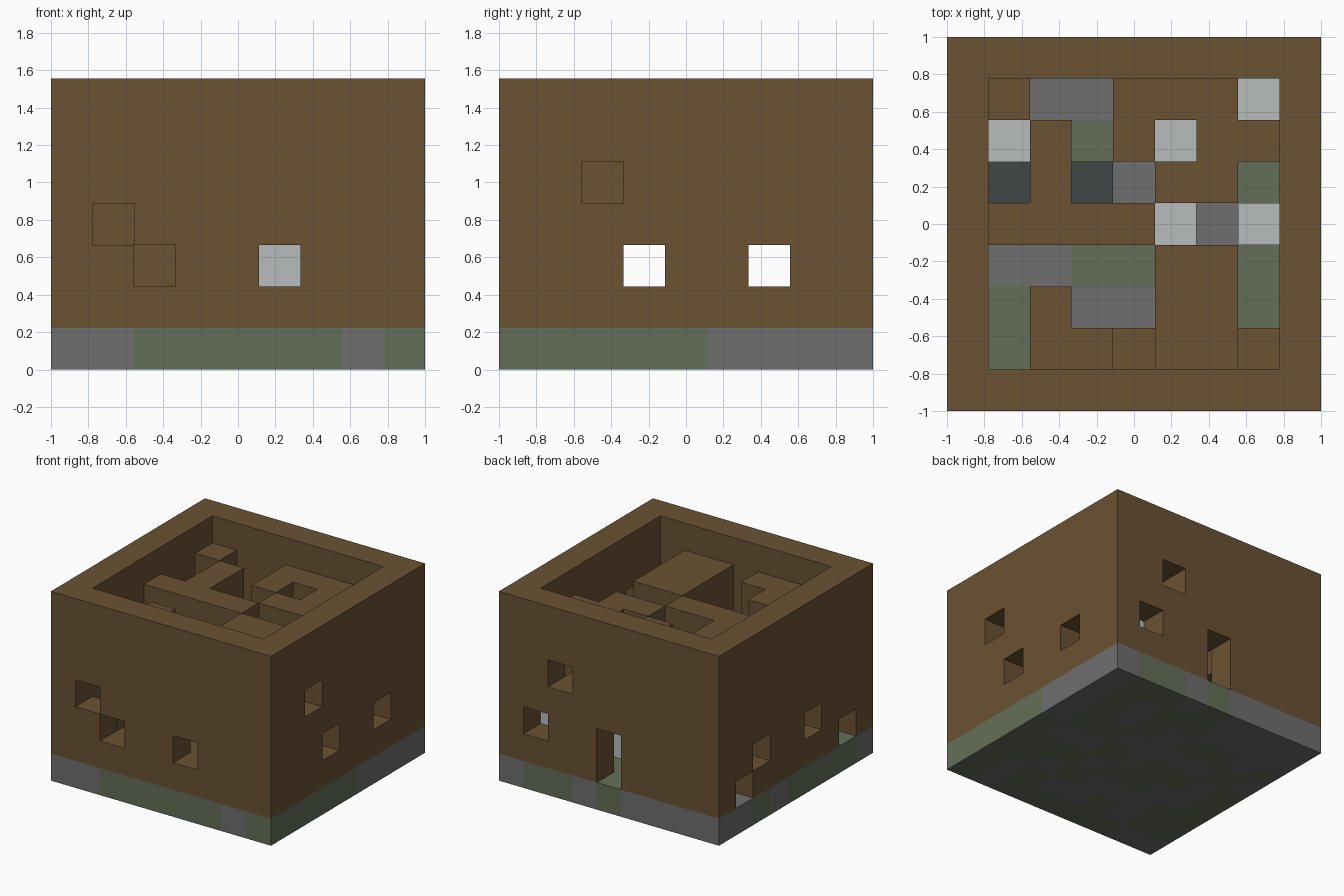
import bpy
import bmesh
from mathutils import Vector

if "Cube" in bpy.data.objects:
    bpy.data.objects.remove(bpy.data.objects["Cube"], do_unlink=True)

N, TOP, BLOCK_TOP = 9, 7, 6
CELL = 2 / N


def material(name, r, g, b):
    m = bpy.data.materials.new(name)
    m.use_nodes = True
    m.diffuse_color = (r, g, b, 1)
    m.node_tree.nodes["Principled BSDF"].inputs["Base Color"].default_value = (r, g, b, 1)
    return m


brown = material("brown earth", 0.144, 0.084, 0.033)
grey = material("grey stone", 0.156, 0.156, 0.156)
moss = material("mossy stone", 0.127, 0.156, 0.098)
pale = material("pale stone", 0.479, 0.507, 0.507)
dark = material("dark stone", 0.051, 0.061, 0.061)

# Floor tiles, back row first: g grey, m mossy
FLOOR = ["ggggmgmmg",
         "ggggmmgmg",
         "mgmmgmgmg",
         "gmggggmmg",
         "mgmmgmggm",
         "mggmmgmmm",
         "mmgggmgmm",
         "mmgmggmgm",
         "ggmmmmmgm"]

# Columns on the floor, back row first: W outer wall, # earth, a/b low earth,
# l/L low and tall pale block, D dark block, . open shaft
PLAN = ["WWWWWWWWW",
        "W#..###LW",
        "Wl#.#l##W",
        "WD#D.##.W",
        "W####L.LW",
        "W....##.W",
        "W.#..##.W",
        "W.##a##bW",
        "WWWWWWWWW"]

COLUMN = {"W": ("earth_walls", TOP), "#": ("earth_walls", BLOCK_TOP),
          "a": ("earth_walls", 2), "b": ("earth_walls", 3),
          "l": ("pale_blocks", 2), "L": ("pale_blocks", 3),
          "D": ("dark_blocks", 2)}

# Fill the grid of cells
cells = {}
for row in range(N):
    for i in range(N):
        j = N - 1 - row
        cells[i, j, 0] = ("stone_floor", moss if FLOOR[row][i] == "m" else grey)
        if PLAN[row][i] in COLUMN:
            part, height = COLUMN[PLAN[row][i]]
            mat = {"earth_walls": brown, "pale_blocks": pale, "dark_blocks": dark}[part]
            for k in range(1, height):
                cells[i, j, k] = (part, mat)


def carve(xs, ys, zs):
    for i in xs:
        for j in ys:
            for k in zs:
                cells.pop((i, j, k), None)


# Two tunnels running right through from side to side
for j in (3, 6):
    carve(range(N), [j], [2])
# Front windows and the passages behind them
carve([1], [0], [3])
carve([2], [0, 1, 2], [2])
carve([5], range(4), [2])
# Side windows
carve([8], [2], [4])
carve([0, 1], [7], [1])
carve([0], [1], [1])
# Back windows and doorway
carve([6], [7, 8], [4])
carve([7], [8], [2])
carve([4], [7, 8], [1, 2])
carve([5], [7], [1, 2])


def build(part):
    """Make one mesh from the exposed cell sides of a part."""
    bm = bmesh.new()
    mats = []
    for cell, (name, mat) in cells.items():
        if name != part:
            continue
        if mat not in mats:
            mats.append(mat)
        for axis in range(3):
            for side in (0, 1):
                beside = list(cell)
                beside[axis] += 2 * side - 1
                if tuple(beside) in cells:
                    continue
                u, v = (axis + 1) % 3, (axis + 2) % 3
                corners = []
                for du, dv in ((0, 0), (1, 0), (1, 1), (0, 1)):
                    p = Vector(cell)
                    p[axis] += side
                    p[u] += du
                    p[v] += dv
                    corners.append(bm.verts.new(p * CELL - Vector((1, 1, 0))))
                face = bm.faces.new(corners if side else corners[::-1])
                face.material_index = mats.index(mat)
    bmesh.ops.remove_doubles(bm, verts=bm.verts[:], dist=CELL / 100)
    # Merge flat neighbours of the same colour
    bmesh.ops.dissolve_limit(bm, angle_limit=0.01, verts=bm.verts[:],
                             edges=bm.edges[:], delimit={"MATERIAL"})
    mesh = bpy.data.meshes.new(part)
    bm.to_mesh(mesh)
    bm.free()
    for mat in mats:
        mesh.materials.append(mat)
    bpy.context.collection.objects.link(bpy.data.objects.new(part, mesh))


for part in ("stone_floor", "earth_walls", "pale_blocks", "dark_blocks"):
    build(part)
